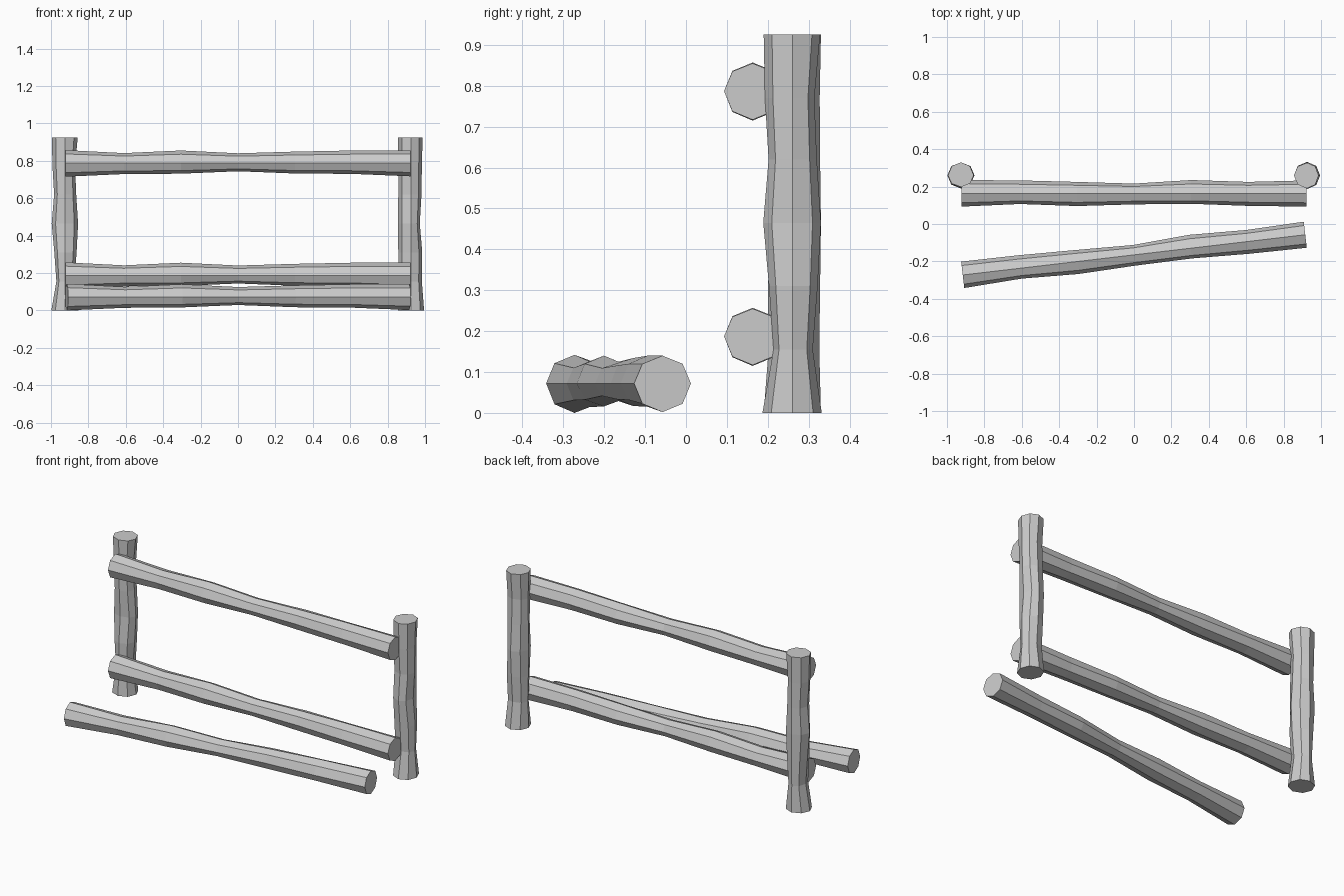
import bpy, bmesh, math
from mathutils import Matrix

if "Cube" in bpy.data.objects:
    bpy.data.objects.remove(bpy.data.objects["Cube"])

SIDES = 8


def make_log(name, rings, matrix):
    """Loft 8-sided rings along local z; ring = (z, -x, +x, -y, +y radii)."""
    bm = bmesh.new()
    loops = []
    for k, (z, xn, xp, yn, yp) in enumerate(rings):
        loop = []
        for i in range(SIDES):
            a = 2 * math.pi * i / SIDES
            c, s = math.cos(a), math.sin(a)
            x = c * (xp if c > 0 else xn)
            y = s * (yp if s > 0 else yn)
            loop.append(bm.verts.new((x, y, z)))
        loops.append(loop)
    for lo, hi in zip(loops, loops[1:]):
        for i in range(SIDES):
            j = (i + 1) % SIDES
            bm.faces.new((lo[i], lo[j], hi[j], hi[i]))
    bm.faces.new(loops[0][::-1])
    bm.faces.new(loops[-1])
    bm.transform(matrix)
    bmesh.ops.recalc_face_normals(bm, faces=bm.faces)
    mesh = bpy.data.meshes.new(name)
    bm.to_mesh(mesh)
    bm.free()
    obj = bpy.data.objects.new(name, mesh)
    bpy.context.collection.objects.link(obj)
    return obj


# Upright posts: the same hewn log, the left one turned a quarter
post = [
    (0.000, .070, .070, .073, .072),
    (0.155, .066, .058, .046, .050),
    (0.310, .068, .060, .057, .062),
    (0.465, .070, .047, .071, .070),
    (0.620, .068, .056, .058, .060),
    (0.770, .067, .058, .067, .054),
    (0.925, .070, .062, .070, .068),
]
make_log("right_post", post, Matrix.Translation((0.925, 0.26, 0)))
make_log("left_post", post,
         Matrix.Translation((-0.925, 0.26, 0)) @ Matrix.Rotation(-math.pi / 2, 4, 'Z'))

# Horizontal log: radii become down, up, front, back
beam = [
    (-0.922, .072, .070, .070, .072),
    (-0.610, .058, .054, .056, .070),
    (-0.305, .056, .068, .067, .062),
    (0.000, .043, .053, .058, .053),
    (0.305, .055, .062, .055, .072),
    (0.610, .057, .068, .066, .062),
    (0.922, .070, .068, .070, .070),
]
# local z -> world x, local x -> world z, local y -> world y
lay = Matrix(((0, 0, 1, 0), (0, 1, 0, 0), (1, 0, 0, 0), (0, 0, 0, 1)))
make_log("upper_rail", beam, Matrix.Translation((0, 0.163, 0.787)) @ lay)
make_log("lower_rail", beam, Matrix.Translation((0, 0.163, 0.187)) @ lay)

# Fallen rail lying askew on the ground
make_log("fallen_rail", beam,
         Matrix.Translation((0, -0.165, 0.072)) @ Matrix.Rotation(math.radians(6.7), 4, 'Z') @ lay)
